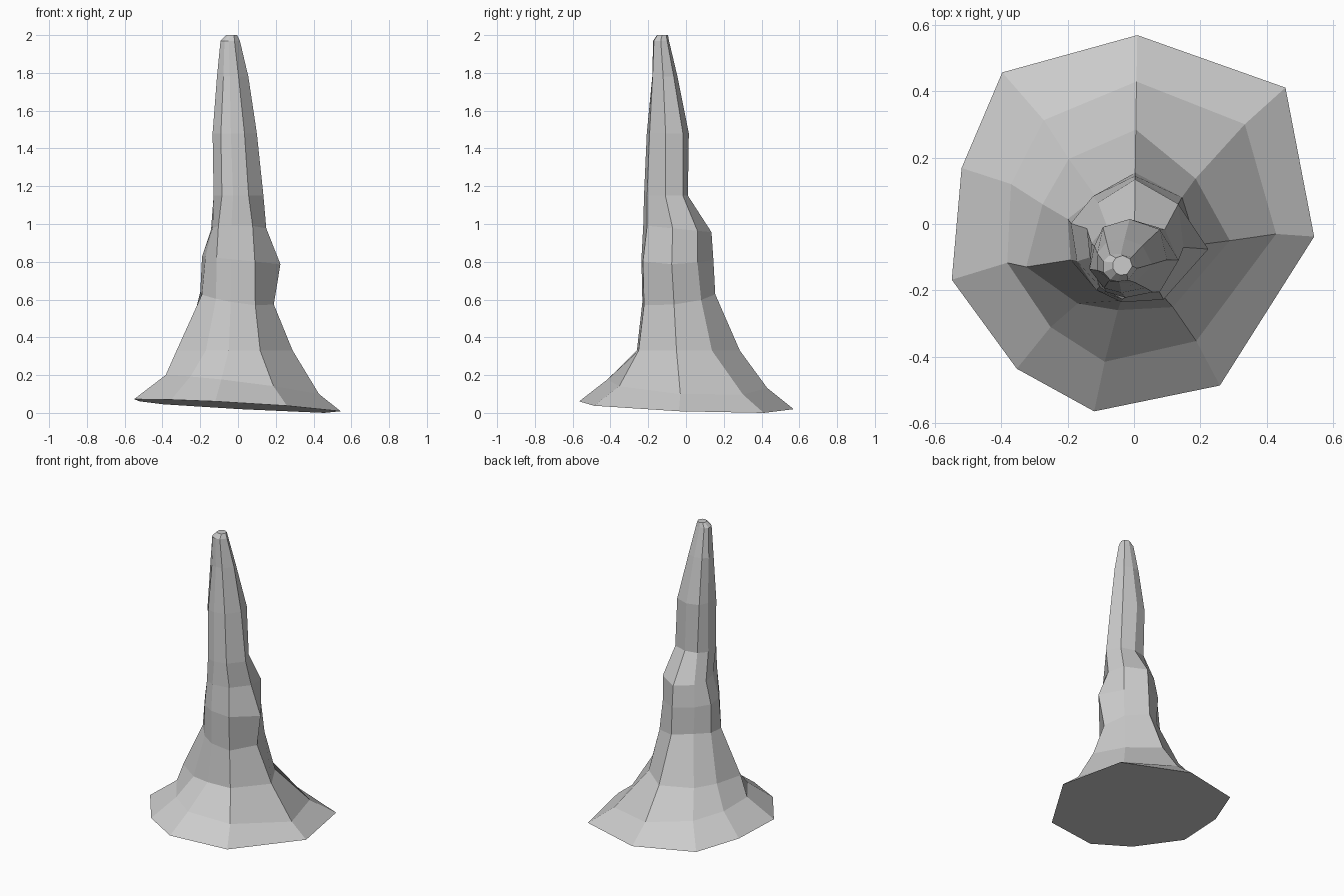
import bpy, bmesh
from math import radians, sin, cos

# Directions of the nine ridges running up the spire
ANGLES = [radians(a) for a in (-4, 42, 89, 131, 162, 197, 231, 258, 298)]

# Each ring: height, centre x, centre y, (tilt x, tilt y), radius along every ridge
skirt = [
    (0.0375, 0, 0, (-.055, -.03), (.545, .615, .57, .606, .547, .575, .562, .578, .552)),
    (0.15, 0, 0, (-.12, -.04), (.43, .45, .43, .415, .39, .40, .40, .425, .40)),
    (0.33, 0, -.03, (0, 0), (.29, .25, .315, .30, .29, .34, .27, .235, .25)),
]
trunk = [
    (0.61, 0, -.05, (-.15, .12), (.19, .195, .205, .175, .21, .20, .185, .185, .195)),
    (0.81, 0, -.06, (-.1, 0), (.225, .18, .205, .19, .20, .18, .18, .18, .19)),
    (0.97, 0, -.06, (0, -.1), (.15, .18, .195, .165, .15, .14, .165, .17, .165)),
]
spire = [
    (1.15, 0, -.10, (0, 0), (.135, .125, .11, .125, .135, .135, .135, .125, .12)),
    (1.48, -.015, -.10, (0, 0), (.115, .125, .115, .12, .11, .125, .12, .11, .105)),
    (1.78, -.03, -.115, (0, 0), (.085, .075, .07, .08, .085, .085, .075, .065, .07)),
    (1.97, -.04, -.13, (0, 0), (.05, .045, .04, .05, .055, .055, .05, .045, .045)),
    (2.0, -.035, -.125, (0, 0), (.03,) * 9),
]

bm = bmesh.new()


def add_ring(z, cx, cy, tilt, radii):
    verts = []
    for a, r in zip(ANGLES, radii):
        x, y = cx + r * cos(a), cy + r * sin(a)
        verts.append(bm.verts.new((x, y, z + tilt[0] * x + tilt[1] * y)))
    return verts


# Rock body: faceted skin between rings, closed at both ends
rings = [add_ring(*r) for r in skirt + trunk + spire]
n = len(ANGLES)
for low, high in zip(rings, rings[1:]):
    for i in range(n):
        j = (i + 1) % n
        bm.faces.new((low[i], low[j], high[j], high[i]))
bm.faces.new(rings[0][::-1])
bm.faces.new(rings[-1])
bmesh.ops.recalc_face_normals(bm, faces=bm.faces)

mesh = bpy.data.meshes.new("stalagmite")
bm.to_mesh(mesh)
bm.free()
bpy.context.collection.objects.link(bpy.data.objects.new("stalagmite", mesh))
